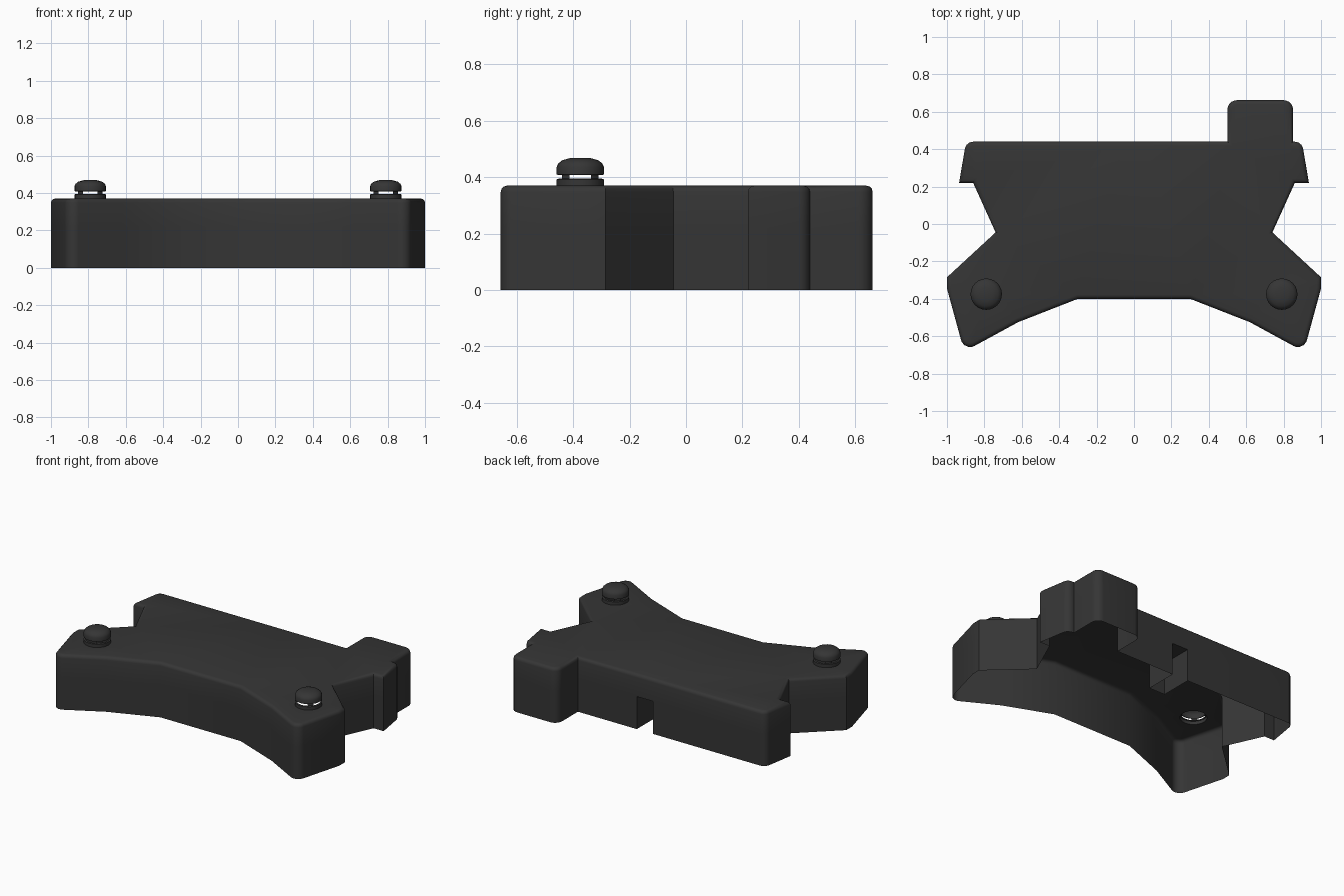
import bpy, bmesh, math
from mathutils import Vector

if "Cube" in bpy.data.objects:
    bpy.data.objects.remove(bpy.data.objects["Cube"])

mat = bpy.data.materials.new("charcoal plastic")
mat.diffuse_color = (0.036, 0.036, 0.036, 1)
mat.use_nodes = True
mat.node_tree.nodes["Principled BSDF"].inputs["Base Color"].default_value = mat.diffuse_color
TOP = 0.37
BUTTONS = [(-0.79, -0.375), (0.79, -0.375)]
R = 0.084
SEG = 24


def finish(name, bm, angle=30):
    me = bpy.data.meshes.new(name)
    bm.to_mesh(me)
    bm.free()
    ob = bpy.data.objects.new(name, me)
    bpy.context.collection.objects.link(ob)
    me.materials.append(mat)
    bpy.ops.object.select_all(action='DESELECT')
    bpy.context.view_layer.objects.active = ob
    ob.select_set(True)
    bpy.ops.object.shade_smooth_by_angle(angle=math.radians(angle))
    return ob


def fillet(points, steps=5):
    """Round the outline corners that carry a radius."""
    out = []
    for i, (x, y, r) in enumerate(points):
        p = Vector((x, y))
        if r == 0:
            out.append(p)
            continue
        a = (Vector(points[i - 1][:2]) - p).normalized()
        b = (Vector(points[(i + 1) % len(points)][:2]) - p).normalized()
        half = a.angle(b) / 2
        c = p + (a + b).normalized() * (r / math.sin(half))
        t = r / math.tan(half)
        s, e = p + a * t - c, p + b * t - c
        for k in range(steps + 1):
            d = s.lerp(e, k / steps)
            out.append(c + d.normalized() * r)
    return out


def inset(pts, d):
    """Mitred inward offset of a counter-clockwise outline."""
    res = []
    for i, p in enumerate(pts):
        u = (p - pts[i - 1]).normalized()
        v = (pts[(i + 1) % len(pts)] - p).normalized()
        n1, n2 = Vector((-u.y, u.x)), Vector((-v.y, v.x))
        res.append(p + (n1 + n2) * (d / (1 + n1.dot(n2))))
    return res


# outline: mirrored sides, tab only at the right of the back edge
side = [(0.30, -0.40, 0), (0.62, -0.525, 0), (0.908, -0.682, 0.05),
        (1.0, -0.345, 0), (1.0, -0.285, 0), (0.74, -0.045, 0),
        (0.86, 0.22, 0), (0.935, 0.22, 0), (0.898, 0.44, 0.045)]
tab = [(0.85, 0.44, 0), (0.85, 0.662, 0.05), (0.50, 0.662, 0.05), (0.50, 0.44, 0)]
W, H, DEPTH = 0.06, 0.22, 0.22
notch = [(W, 0.44, 0), (-W, 0.44, 0)]
outline = fillet(side + tab + notch + [(-x, y, r) for x, y, r in reversed(side)])

# cover shell: open-bottomed walls with rounded top rim
bm = bmesh.new()
rings = []
for d, z in [(0, 0), (0, H), (0, TOP - 0.022), (0.003, TOP - 0.011),
             (0.011, TOP - 0.003), (0.022, TOP)]:
    rings.append([bm.verts.new((p.x, p.y, z)) for p in inset(outline, d)])
n = len(outline)
for k in range(len(rings) - 1):
    lo, hi = rings[k], rings[k + 1]
    for i in range(n):
        j = (i + 1) % n
        mid = (outline[i] + outline[j]) / 2
        if k == 0 and abs(mid.x) < 0.01 and mid.y > 0.3:
            # recessed socket behind the notch in the back wall
            yi = 0.44 - DEPTH
            a, b = bm.verts.new((W, yi, 0)), bm.verts.new((-W, yi, 0))
            c, e = bm.verts.new((W, yi, H)), bm.verts.new((-W, yi, H))
            bm.faces.new((lo[i], a, c, hi[i]))
            bm.faces.new((a, b, e, c))
            bm.faces.new((b, lo[j], hi[j], e))
            bm.faces.new((c, e, hi[j], hi[i]))
            continue
        bm.faces.new((lo[i], lo[j], hi[j], hi[i]))

# top plate with an opening under each button
edges = [bm.edges.get((rings[-1][i], rings[-1][(i + 1) % n])) for i in range(n)]
for cx, cy in BUTTONS:
    ring = [bm.verts.new((cx + R * math.cos(2 * math.pi * s / SEG),
                          cy + R * math.sin(2 * math.pi * s / SEG), TOP))
            for s in range(SEG)]
    edges += [bm.edges.new((ring[s], ring[(s + 1) % SEG])) for s in range(SEG)]
fill = bmesh.ops.triangle_fill(bm, edges=edges, use_beauty=True, normal=(0, 0, 1))
for f in fill["geom"]:
    if isinstance(f, bmesh.types.BMFace):
        f.normal_update()
        if f.normal.z < 0:
            f.normal_flip()
finish("cover_shell", bm)

# buttons: collar, slotted neck and domed cap
profile = [(R, TOP), (R, 0.392), (0.075, 0.395), (0.075, 0.407), (R, 0.41),
           (R, 0.436), (0.078, 0.449), (0.064, 0.460), (0.036, 0.468)]
for name, (cx, cy) in zip(("left_button", "right_button"), BUTTONS):
    bm = bmesh.new()
    rows = [[bm.verts.new((cx + r * math.cos(2 * math.pi * s / SEG),
                           cy + r * math.sin(2 * math.pi * s / SEG), z))
             for s in range(SEG)] for r, z in profile]
    for k in range(len(rows) - 1):
        for s in range(SEG):
            t = (s + 1) % SEG
            # leave four openings round the neck
            if k == 2 and s % 6 not in (2, 3):
                continue
            bm.faces.new((rows[k][s], rows[k][t], rows[k + 1][t], rows[k + 1][s]))
    bm.faces.new(rows[-1])
    finish(name, bm)
